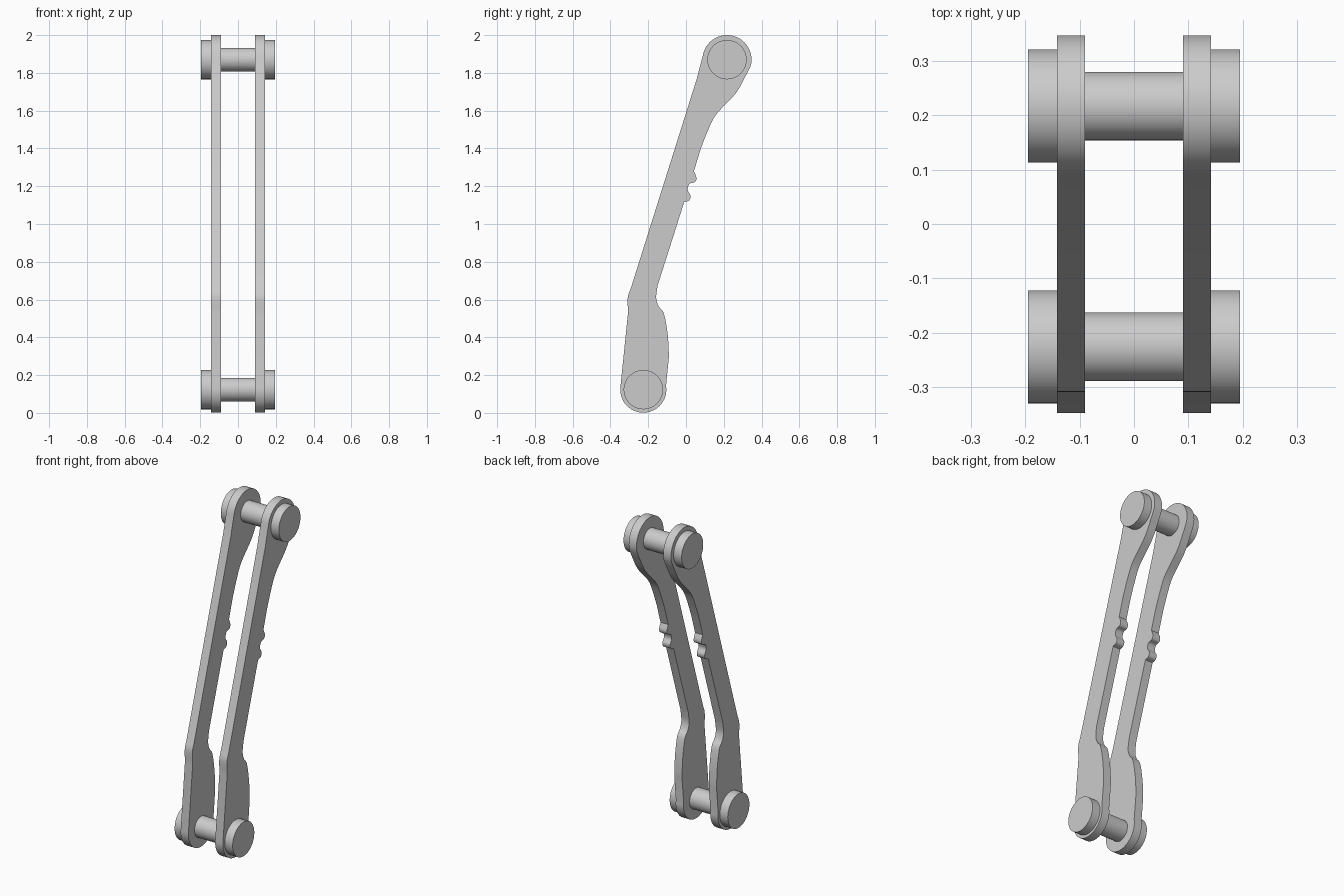
import bpy
import bmesh
import math
from mathutils import Vector

cube = bpy.data.objects.get("Cube")
if cube:
    bpy.data.objects.remove(cube, do_unlink=True)

# One plain grey metal
metal = bpy.data.materials.new("grey metal")
metal.use_nodes = True
grey = (0.6, 0.6, 0.6, 1)
metal.diffuse_color = grey
metal.node_tree.nodes["Principled BSDF"].inputs["Base Color"].default_value = grey

INNER, OUTER, END = 0.09, 0.142, 0.195
TOP_EYE = Vector((0.217, 1.87))
LOW_EYE = Vector((-0.226, 0.123))


def finish(name, bm):
    """Turn a bmesh into a smooth-shaded object with sharp edges kept."""
    bmesh.ops.recalc_face_normals(bm, faces=bm.faces[:])
    mesh = bpy.data.meshes.new(name)
    bm.to_mesh(mesh)
    bm.free()
    mesh.materials.append(metal)
    obj = bpy.data.objects.new(name, mesh)
    bpy.context.collection.objects.link(obj)
    bpy.ops.object.select_all(action='DESELECT')
    obj.select_set(True)
    bpy.context.view_layer.objects.active = obj
    bpy.ops.object.shade_smooth_by_angle(angle=math.radians(30))
    return obj


def arc(centre, radius, start, end, steps=28):
    angles = [math.radians(start + (end - start) * i / steps) for i in range(steps + 1)]
    return [centre + radius * Vector((math.cos(a), math.sin(a))) for a in angles]


def spline(points, steps=5):
    """Smooth curve through the points."""
    p = [Vector(q) for q in points]
    p = [2 * p[0] - p[1]] + p + [2 * p[-1] - p[-2]]
    out = []
    for a, b, c, d in zip(p, p[1:], p[2:], p[3:]):
        for i in range(steps):
            t = i / steps
            out.append(b + 0.5 * t * ((c - a) + t * ((2 * a - 5 * b + 4 * c - d)
                                                     + t * (3 * (b - c) + d - a))))
    return out + [p[-2]]


def prism(name, outline, x0, x1):
    """Extrude a side outline (y, z) along x."""
    bm = bmesh.new()
    face = bm.faces.new([bm.verts.new((x0, p.x, p.y)) for p in outline])
    new = bmesh.ops.extrude_face_region(bm, geom=[face])["geom"]
    moved = [v for v in new if isinstance(v, bmesh.types.BMVert)]
    bmesh.ops.translate(bm, verts=moved, vec=(x1 - x0, 0, 0))
    return finish(name, bm)


# Side outline of the link arm
front_edge = spline([(0.07, 1.82), (0.059, 1.775)], 1) + spline(
    [(-0.292, 0.66), (-0.304, 0.63), (-0.309, 0.6), (-0.307, 0.53)], 3)
lower_swell = spline([(-0.09, 0.3), (-0.097, 0.415), (-0.117, 0.525), (-0.145, 0.565),
                      (-0.158, 0.61), (-0.15, 0.675)])
notches = spline([(-0.01, 1.115), (0.017, 1.125), (0.024, 1.15), (0.009, 1.18),
                  (0.018, 1.212), (0.047, 1.222), (0.055, 1.245), (0.042, 1.28)])
upper_flare = spline([(0.077, 1.395), (0.114, 1.49), (0.16, 1.58), (0.262, 1.69),
                      (0.322, 1.795)])
outline = (arc(TOP_EYE, 0.13, -14, 172) + front_edge + arc(LOW_EYE, 0.122, 175, 370)
           + lower_swell + notches + upper_flare)

# Two arms
for side, sign in (("left", 1), ("right", -1)):
    prism(side + "_arm", outline, sign * INNER, sign * OUTER)

# Pins between the arms and caps outside them
for level, eye in (("upper", TOP_EYE), ("lower", LOW_EYE)):
    prism(level + "_pin", arc(eye, 0.063, 0, 354, 59), -INNER, INNER)
    for side, sign in (("left", 1), ("right", -1)):
        prism(level + "_" + side + "_cap", arc(eye, 0.104, 0, 354, 59),
              sign * OUTER, sign * END)
